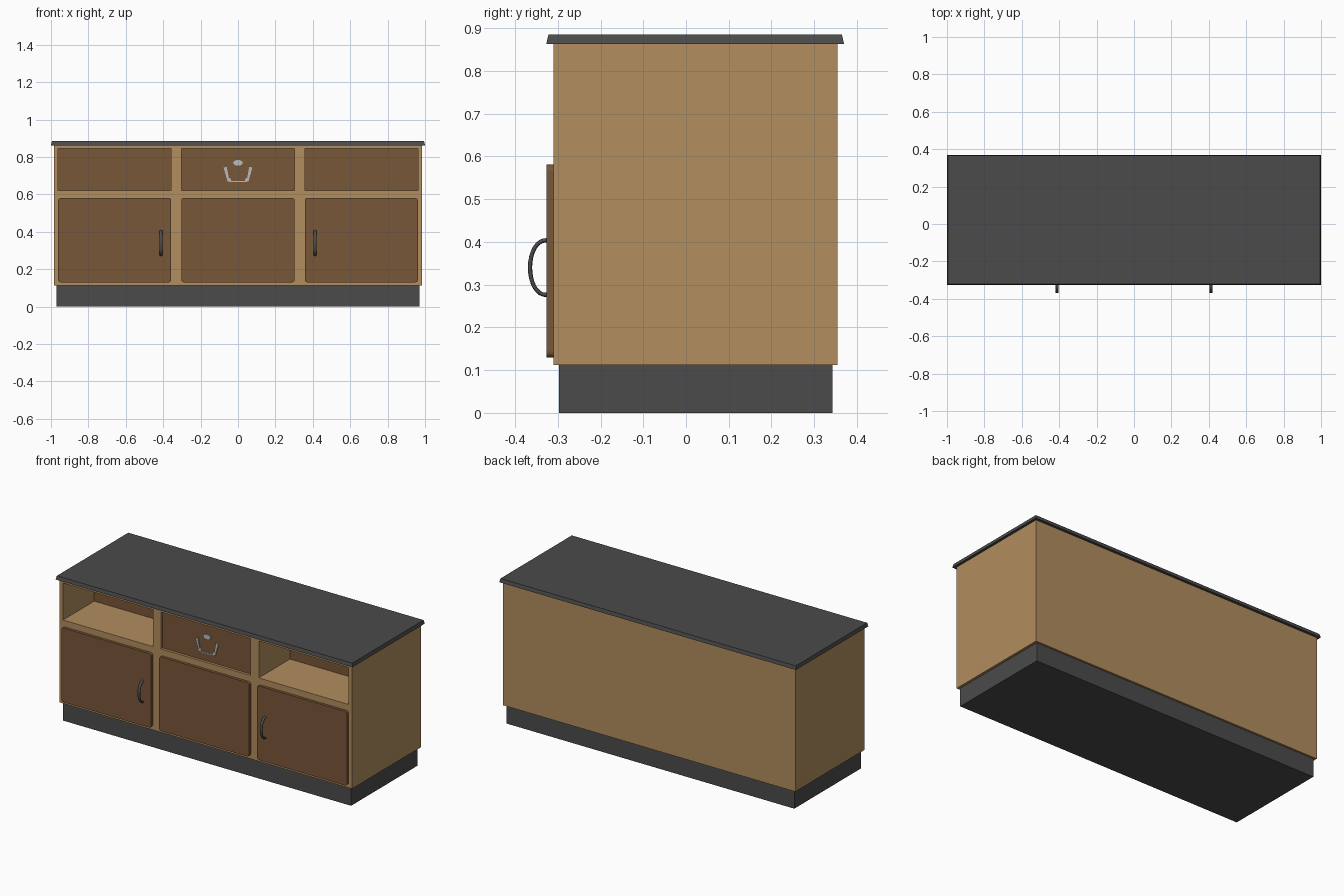
import bpy, bmesh, math
from mathutils import Vector

if "Cube" in bpy.data.objects:
    bpy.data.objects.remove(bpy.data.objects["Cube"])


def material(name, rgb):
    m = bpy.data.materials.new(name)
    m.diffuse_color = (*rgb, 1)
    m.use_nodes = True
    m.node_tree.nodes["Principled BSDF"].inputs["Base Color"].default_value = m.diffuse_color
    return m


TAN = material("light_wood", (0.445, 0.266, 0.112))
BROWN = material("brown_wood", (0.19, 0.095, 0.041))
DARK = material("dark_grey", (0.07, 0.07, 0.07))
SILVER = material("silver", (0.5, 0.5, 0.5))


def finish(bm, name, *mats):
    bmesh.ops.recalc_face_normals(bm, faces=bm.faces)
    me = bpy.data.meshes.new(name)
    bm.to_mesh(me)
    bm.free()
    for m in mats:
        me.materials.append(m)
    ob = bpy.data.objects.new(name, me)
    bpy.context.collection.objects.link(ob)
    return ob


def box(name, x, y, z, mat, taper=0.0):
    """Box from ranges; the top face is drawn in by taper."""
    bm = bmesh.new()
    bmesh.ops.create_cube(bm, size=1)
    for v in bm.verts:
        t = taper if v.co.z > 0 else 0
        v.co = Vector((x[0] + t if v.co.x < 0 else x[1] - t,
                       y[0] + t if v.co.y < 0 else y[1] - t,
                       z[0] if v.co.z < 0 else z[1]))
    return finish(bm, name, mat)


def plate(name, pts, y_front, y_back, mat):
    """Outline in x,z given thickness along y."""
    bm = bmesh.new()
    f = bm.faces.new([bm.verts.new((x, y_front, z)) for x, z in pts])
    r = bmesh.ops.extrude_face_region(bm, geom=[f], use_keep_orig=True)
    vs = [g for g in r["geom"] if isinstance(g, bmesh.types.BMVert)]
    bmesh.ops.translate(bm, verts=vs, vec=(0, y_back - y_front, 0))
    return finish(bm, name, mat)


# Plinth and worktop
box("plinth", (-0.97, 0.97), (-0.297, 0.343), (0, 0.112), DARK)
box("worktop", (-1, 1), (-0.327, 0.37), (0.863, 0.885), DARK, 0.005)

# Cabinet body: front grid, extruded to a box, upper cells pushed inward
xs = [-0.985, -0.962, -0.357, -0.302, 0.302, 0.357, 0.962, 0.985]
zs = [0.112, 0.62, 0.845, 0.863]
bm = bmesh.new()
g = [[bm.verts.new((x, -0.31, z)) for z in zs] for x in xs]
cells = {(i, k): bm.faces.new((g[i][k], g[i + 1][k], g[i + 1][k + 1], g[i][k + 1]))
         for i in range(len(xs) - 1) for k in range(len(zs) - 1)}
r = bmesh.ops.extrude_face_region(bm, geom=list(cells.values()), use_keep_orig=True)
back = [e for e in r["geom"] if isinstance(e, bmesh.types.BMVert)]
bmesh.ops.translate(bm, verts=back, vec=(0, 0.665, 0))
for i, depth in ((1, 0.30), (3, 0.016), (5, 0.30)):
    f = bmesh.ops.extrude_discrete_faces(bm, faces=[cells[i, 1]])["faces"][0]
    bmesh.ops.translate(bm, verts=f.verts, vec=(0, depth, 0))
    f.material_index = 1
finish(bm, "cabinet_body", TAN, BROWN)

# Doors with small rounded corners
for name, x0, x1 in (("left_door", -0.962, -0.357), ("middle_door", -0.303, 0.303),
                     ("right_door", 0.357, 0.962)):
    z0, z1, rad = 0.13, 0.581, 0.014
    pts = []
    for cx, cz, a0 in ((x1 - rad, z1 - rad, 0), (x0 + rad, z1 - rad, 90),
                       (x0 + rad, z0 + rad, 180), (x1 - rad, z0 + rad, 270)):
        for s in range(4):
            a = math.radians(a0 + 30 * s)
            pts.append((cx + rad * math.cos(a), cz + rad * math.sin(a)))
    plate(name, pts, -0.327, -0.309, BROWN)

# Bowed door handles: oval ring section swept along a half ellipse
for name, hx in (("left_handle", -0.412), ("right_handle", 0.412)):
    bm = bmesh.new()
    rings = []
    for s in range(17):
        a = math.pi * s / 16
        n = Vector((0, -math.sin(a), math.cos(a)))
        c = Vector((hx, -0.326 - 0.039 * math.sin(a) ** 0.9, 0.34 + 0.064 * math.cos(a)))
        rings.append([bm.verts.new(c + n * 0.005 * math.cos(t) + Vector((0.009 * math.sin(t), 0, 0)))
                      for t in (math.tau * k / 10 for k in range(10))])
    for p, q in zip(rings, rings[1:]):
        for k in range(10):
            bm.faces.new((p[k], p[k - 1], q[k - 1], q[k]))
    bm.faces.new(rings[0])
    bm.faces.new(rings[-1])
    for f in bm.faces:
        f.smooth = len(f.verts) == 4
    finish(bm, name, DARK)

# Drawer pull: flat knob, two slanted arms and a thin lower bar
yf, yb = -0.301, -0.293
plate("pull_knob", [(0.026 * math.cos(math.tau * k / 10), 0.769 + 0.016 * math.sin(math.tau * k / 10))
                    for k in range(10)], yf, yb, SILVER)
for side, s in (("left", -1), ("right", 1)):
    arm = [(0.060, 0.748), (0.077, 0.743), (0.056, 0.670), (0.040, 0.667), (0.036, 0.680), (0.050, 0.692)]
    plate("pull_arm_" + side, [(s * x, z) for x, z in arm], yf, yb, SILVER)
box("pull_bar", (-0.042, 0.042), (-0.297, yb), (0.666, 0.671), SILVER)
